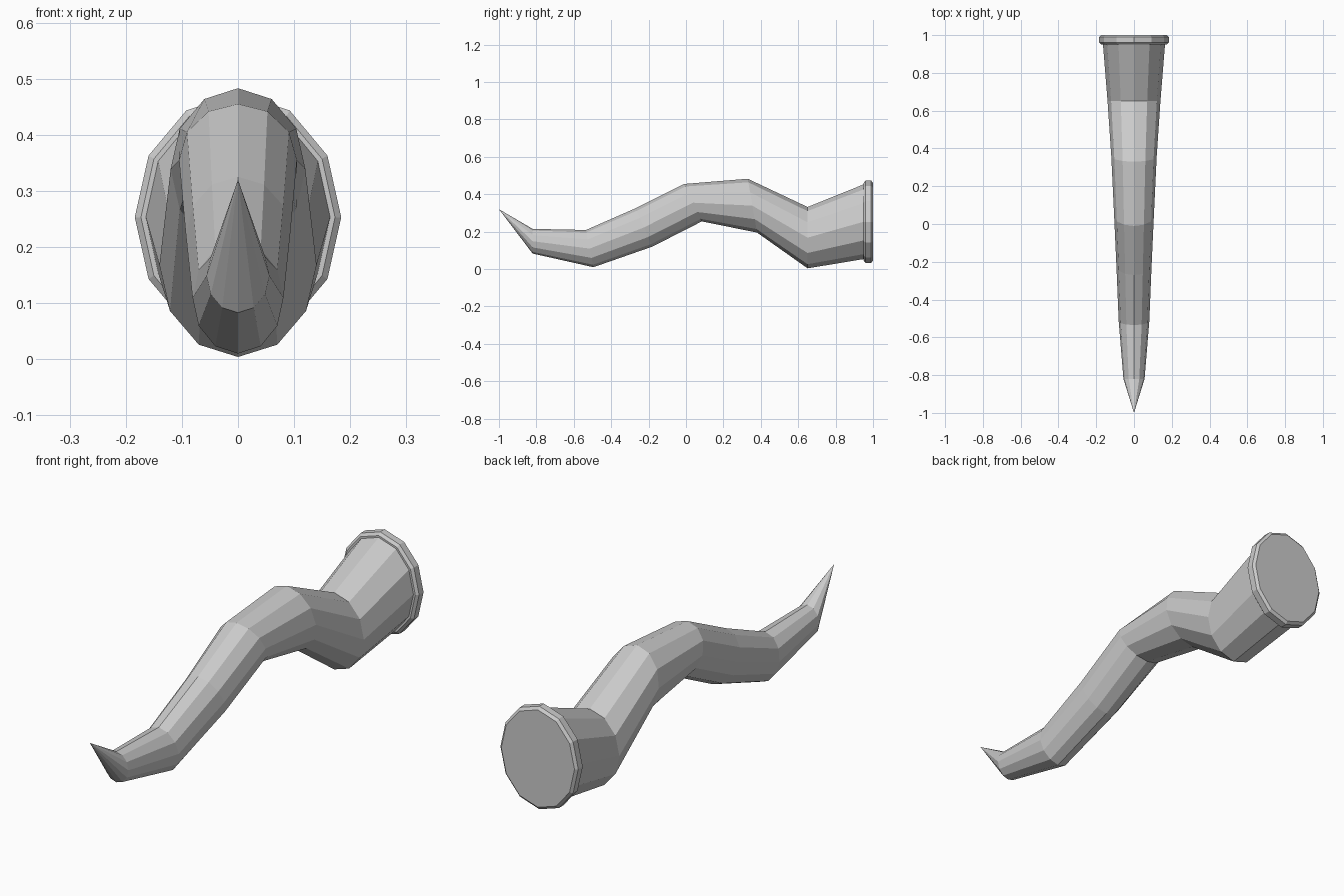
import bpy, bmesh, math
from mathutils import Vector

if "Cube" in bpy.data.objects:
    bpy.data.objects.remove(bpy.data.objects["Cube"])

SIDES = 12


def loft(name, rings, tip=None):
    """Skin 12-sided rings given as (top y, top z, bottom y, bottom z, half width)."""
    bm = bmesh.new()
    loops = []
    for ty, tz, by, bz, w in rings:
        top, bottom = Vector((0, ty, tz)), Vector((0, by, bz))
        mid, half = (top + bottom) / 2, (top - bottom) / 2
        loop = []
        for i in range(SIDES):
            a = 2 * math.pi * i / SIDES
            p = mid + half * math.cos(a) + Vector((w * math.sin(a), 0, 0))
            loop.append(bm.verts.new(p))
        loops.append(loop)
    for a, b in zip(loops, loops[1:]):
        for i in range(SIDES):
            j = (i + 1) % SIDES
            bm.faces.new((a[i], a[j], b[j], b[i]))
    if tip:
        t = bm.verts.new(tip)
        for i in range(SIDES):
            bm.faces.new((t, loops[0][(i + 1) % SIDES], loops[0][i]))
    else:
        bm.faces.new(loops[0])
    bm.faces.new(loops[-1])
    bmesh.ops.recalc_face_normals(bm, faces=bm.faces)
    mesh = bpy.data.meshes.new(name)
    bm.to_mesh(mesh)
    bm.free()
    obj = bpy.data.objects.new(name, mesh)
    bpy.context.collection.objects.link(obj)
    return obj


# wavy tapering body, from pointed tip to thick root
loft("wavy_horn", [
    (-0.82, 0.215, -0.82, 0.083, 0.056),
    (-0.535, 0.209, -0.495, 0.01, 0.081),
    (-0.27, 0.325, -0.18, 0.12, 0.093),
    (-0.01, 0.455, 0.085, 0.255, 0.105),
    (0.33, 0.483, 0.38, 0.195, 0.12),
    (0.65, 0.332, 0.65, 0.004, 0.14),
    (0.96, 0.457, 0.96, 0.055, 0.165),
], tip=(0, -1, 0.32))

# bevelled collar closing the root
cz = 0.253
loft("root_collar", [
    (y, cz + h, y, cz - h, w) for y, h, w in [
        (0.95, 0.208, 0.173), (0.96, 0.22, 0.184),
        (0.99, 0.22, 0.184), (1.0, 0.208, 0.173)]
])
